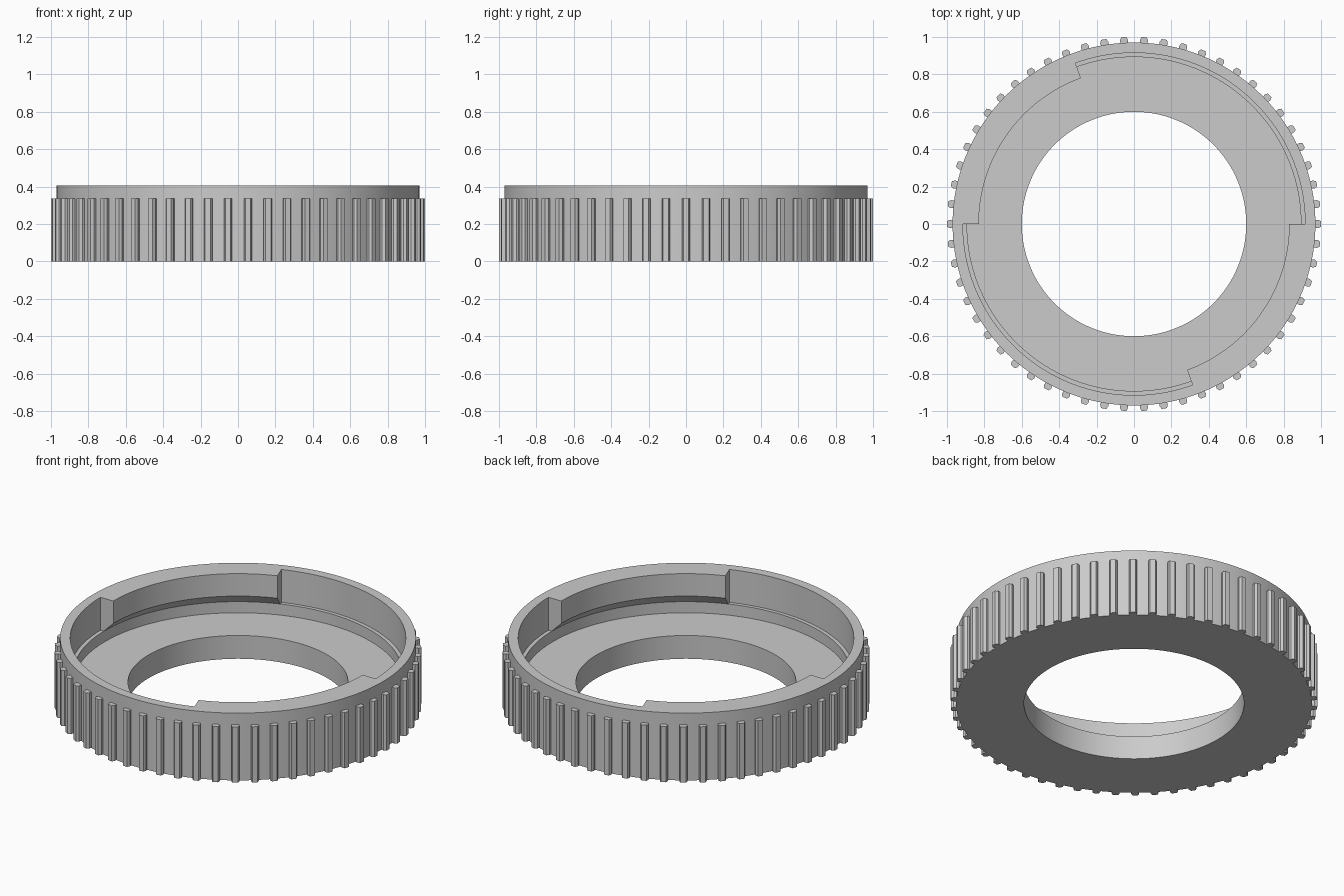
import bpy, bmesh, math

cube = bpy.data.objects.get("Cube")
if cube:
    bpy.data.objects.remove(cube, do_unlink=True)

grey = bpy.data.materials.new("light grey")
grey.use_nodes = True
grey.diffuse_color = (0.6, 0.6, 0.6, 1)
grey.node_tree.nodes["Principled BSDF"].inputs["Base Color"].default_value = (0.6, 0.6, 0.6, 1)


def finish(bm, name):
    bmesh.ops.remove_doubles(bm, verts=bm.verts, dist=1e-5)
    bmesh.ops.recalc_face_normals(bm, faces=bm.faces)
    mesh = bpy.data.meshes.new(name)
    bm.to_mesh(mesh)
    bm.free()
    mesh.materials.append(grey)
    ob = bpy.data.objects.new(name, mesh)
    bpy.context.collection.objects.link(ob)
    return ob


def ring(bm, profile, deg):
    a = math.radians(deg)
    return [bm.verts.new((r * math.cos(a), r * math.sin(a), z)) for r, z in profile]


# Wall profiles (radius, height): with the locking lip, and in the open slots
def wall(upper):
    return [(0.6, 0), (0.97, 0), (0.97, 0.405), *upper,
            (0.893, 0.207), (0.893, 0.14), (0.6, 0.14)]


LIP = wall([(0.83, 0.405), (0.83, 0.27)])
SLOT = wall([(0.915, 0.405), (0.915, 0.207)])

# Ring body: sectors swept with alternating profiles
STEP = 2
bm = bmesh.new()
for start, end, profile in ((0, 110, SLOT), (110, 180, LIP), (180, 290, SLOT), (290, 360, LIP)):
    rings = [ring(bm, profile, d) for d in range(start, end + 1, STEP)]
    for a, b in zip(rings, rings[1:]):
        for i in range(len(a)):
            j = (i + 1) % len(a)
            bm.faces.new((a[i], a[j], b[j], b[i]))
    # Radial end faces of each lip
    if profile is LIP:
        for d in (start, end):
            bm.faces.new(ring(bm, [LIP[3], SLOT[3], SLOT[4], LIP[5], LIP[4]], d))
body = finish(bm, "ring_body")
bpy.ops.object.select_all(action='DESELECT')
body.select_set(True)
bpy.context.view_layer.objects.active = body
bpy.ops.object.shade_smooth_by_angle(angle=math.radians(30))

# Grip ribs around the outside
RIBS, RIB_TOP = 58, 0.335
SECTION = [(0.96, -0.018), (0.984, -0.022), (1.0, -0.014),
           (1.0, 0.014), (0.984, 0.022), (0.96, 0.018)]
bm = bmesh.new()
for k in range(RIBS):
    c, s = math.cos(k * math.tau / RIBS), math.sin(k * math.tau / RIBS)
    low, high = ([bm.verts.new((r * c - t * s, r * s + t * c, z)) for r, t in SECTION]
                 for z in (0, RIB_TOP))
    bm.faces.new(low)
    bm.faces.new(high)
    for i in range(len(SECTION)):
        j = (i + 1) % len(SECTION)
        bm.faces.new((low[i], low[j], high[j], high[i]))
finish(bm, "grip_ribs")
